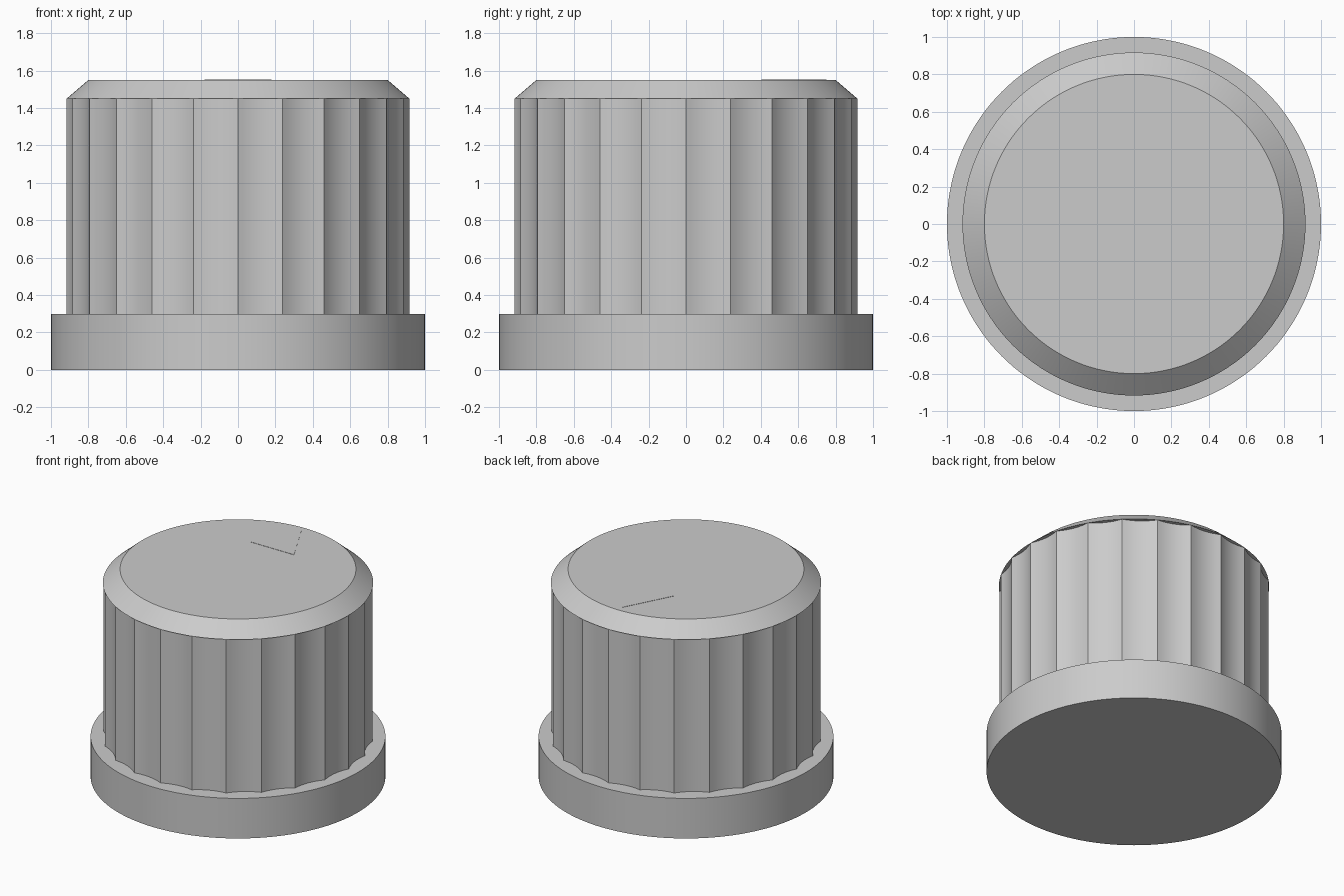
import bpy
import bmesh
from math import sin, cos, pi, radians

SEGMENTS = 144
FLUTES = 24
STEPS = 8          # segments across each flute
GRIP_R = 0.917
FLUTE_DEPTH = 0.02

cube = bpy.data.objects.get("Cube")
if cube:
    bpy.data.objects.remove(cube, do_unlink=True)

grey = bpy.data.materials.new("light grey")
grey.use_nodes = True
colour = (0.6, 0.6, 0.6, 1)
grey.diffuse_color = colour
grey.node_tree.nodes["Principled BSDF"].inputs["Base Color"].default_value = colour


def circle(radius):
    return [(radius * cos(2 * pi * i / SEGMENTS), radius * sin(2 * pi * i / SEGMENTS))
            for i in range(SEGMENTS)]


def fluted_outline():
    """Concave scallops between evenly spaced ridges."""
    points = []
    step = 2 * pi / FLUTES
    for k in range(FLUTES):
        a, b = k * step, (k + 1) * step
        mid = (a + b) / 2
        for j in range(STEPS):
            t = j / STEPS
            dip = FLUTE_DEPTH * 4 * t * (1 - t)
            x = GRIP_R * (cos(a) * (1 - t) + cos(b) * t) - dip * cos(mid)
            y = GRIP_R * (sin(a) * (1 - t) + sin(b) * t) - dip * sin(mid)
            points.append((x, y))
    return points


def loft(name, lower, upper, z0, z1, capped=True):
    """Join two matching outlines into a solid or an open tube."""
    bm = bmesh.new()
    low = [bm.verts.new((x, y, z0)) for x, y in lower]
    high = [bm.verts.new((x, y, z1)) for x, y in upper]
    n = len(low)
    for i in range(n):
        j = (i + 1) % n
        bm.faces.new((low[i], low[j], high[j], high[i]))
    if capped:
        bm.faces.new(low[::-1])
        bm.faces.new(high)
    mesh = bpy.data.meshes.new(name)
    bm.to_mesh(mesh)
    bm.free()
    mesh.materials.append(grey)
    obj = bpy.data.objects.new(name, mesh)
    bpy.context.collection.objects.link(obj)
    bpy.ops.object.select_all(action="DESELECT")
    obj.select_set(True)
    bpy.context.view_layer.objects.active = obj
    bpy.ops.object.shade_smooth_by_angle(angle=radians(25))
    return obj


# Base flange
loft("base_flange", circle(1.0), circle(1.0), 0, 0.3)

# Fluted grip, closed by the flange below and the cap above
outline = fluted_outline()
loft("fluted_grip", outline, outline, 0.3, 1.45, capped=False)

# Chamfered cap
loft("chamfered_cap", circle(GRIP_R), circle(0.8), 1.45, 1.55)

# Thin pointer plate on the cap
pointer = [(-0.18, 0.405), (0.18, 0.405), (0, 0.75)]
loft("pointer_mark", pointer, pointer, 1.549, 1.552)
